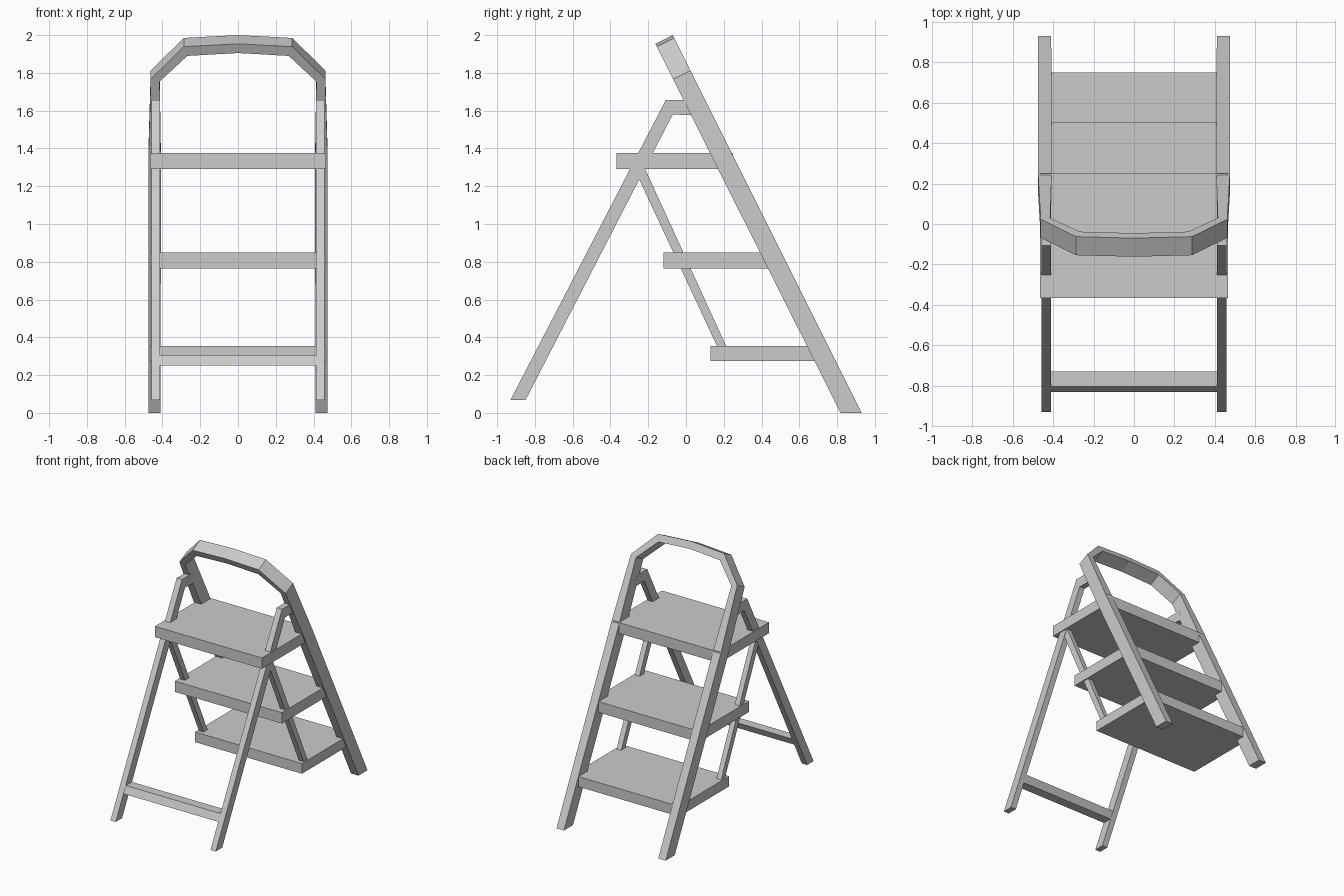
import bpy, bmesh

if "Cube" in bpy.data.objects:
    bpy.data.objects.remove(bpy.data.objects["Cube"])


def finish(name, bm):
    bmesh.ops.recalc_face_normals(bm, faces=bm.faces)
    me = bpy.data.meshes.new(name)
    bm.to_mesh(me)
    bm.free()
    ob = bpy.data.objects.new(name, me)
    bpy.context.collection.objects.link(ob)
    return ob


def side_profile(name, pts, x0, x1):
    """Extrude a (y, z) outline from x0 to x1."""
    bm = bmesh.new()
    face = bm.faces.new([bm.verts.new((x0, y, z)) for y, z in pts])
    ext = bmesh.ops.extrude_face_region(bm, geom=[face])["geom"]
    verts = [v for v in ext if isinstance(v, bmesh.types.BMVert)]
    bmesh.ops.translate(bm, verts=verts, vec=(x1 - x0, 0, 0))
    return finish(name, bm)


def mirrored(ob):
    ob.modifiers.new("mirror", "MIRROR").use_axis = (True, False, False)


# Rear frame: two leaning rails joined by a faceted handle loop
outer = [(0.475, 0), (0.475, 1.37), (0.462, 1.813), (0.287, 1.985), (0, 2.0)]
inner = [(0.41, 0), (0.408, 1.37), (0.415, 1.80), (0.268, 1.936), (0, 1.951)]


def full(path):
    return path + [(-x, z) for x, z in reversed(path[:-1])]


def back(x, z):
    return (x, 0.93 - 0.5 * z, z)


def front(x, z):
    if z == 0:
        return (x, 0.818, 0)
    return (x, 0.93 - 0.5 * z - 0.092, z - 0.046)


bm = bmesh.new()
rings = [[bm.verts.new(co) for co in (back(*o), front(*o), front(*i), back(*i))]
         for o, i in zip(full(outer), full(inner))]
for a, b in zip(rings, rings[1:]):
    for k in range(4):
        n = (k + 1) % 4
        bm.faces.new((a[k], a[n], b[n], b[k]))
bm.faces.new(rings[0])
bm.faces.new(rings[-1])
finish("rear_frame_with_handle", bm)

# Three flat steps
for name, y0, y1, z0, z1 in (("top_step", -0.367, 0.25, 1.29, 1.375),
                             ("middle_step", -0.12, 0.503, 0.765, 0.85),
                             ("bottom_step", 0.13, 0.75, 0.275, 0.355)):
    side_profile(name, [(y0, z0), (y1, z0), (y1, z1), (y0, z1)], -0.465, 0.465)

# Front legs with the bent hook that meets the rear frame
mirrored(side_profile("front_leg", [(-0.93, 0.067), (-0.85, 0.067), (-0.07, 1.58),
                                    (0.04, 1.575), (0.02, 1.657), (-0.107, 1.657)],
                      0.412, 0.458))

# Crossbar between the front legs
side_profile("front_crossbar", [(-0.832, 0.25), (-0.757, 0.25), (-0.73, 0.305),
                                (-0.805, 0.305)], -0.42, 0.42)

# Thin braces linking the steps
mirrored(side_profile("step_brace", [(-0.275, 1.295), (-0.218, 1.295), (0.228, 0.32),
                                     (0.18, 0.32)], 0.414, 0.455))
